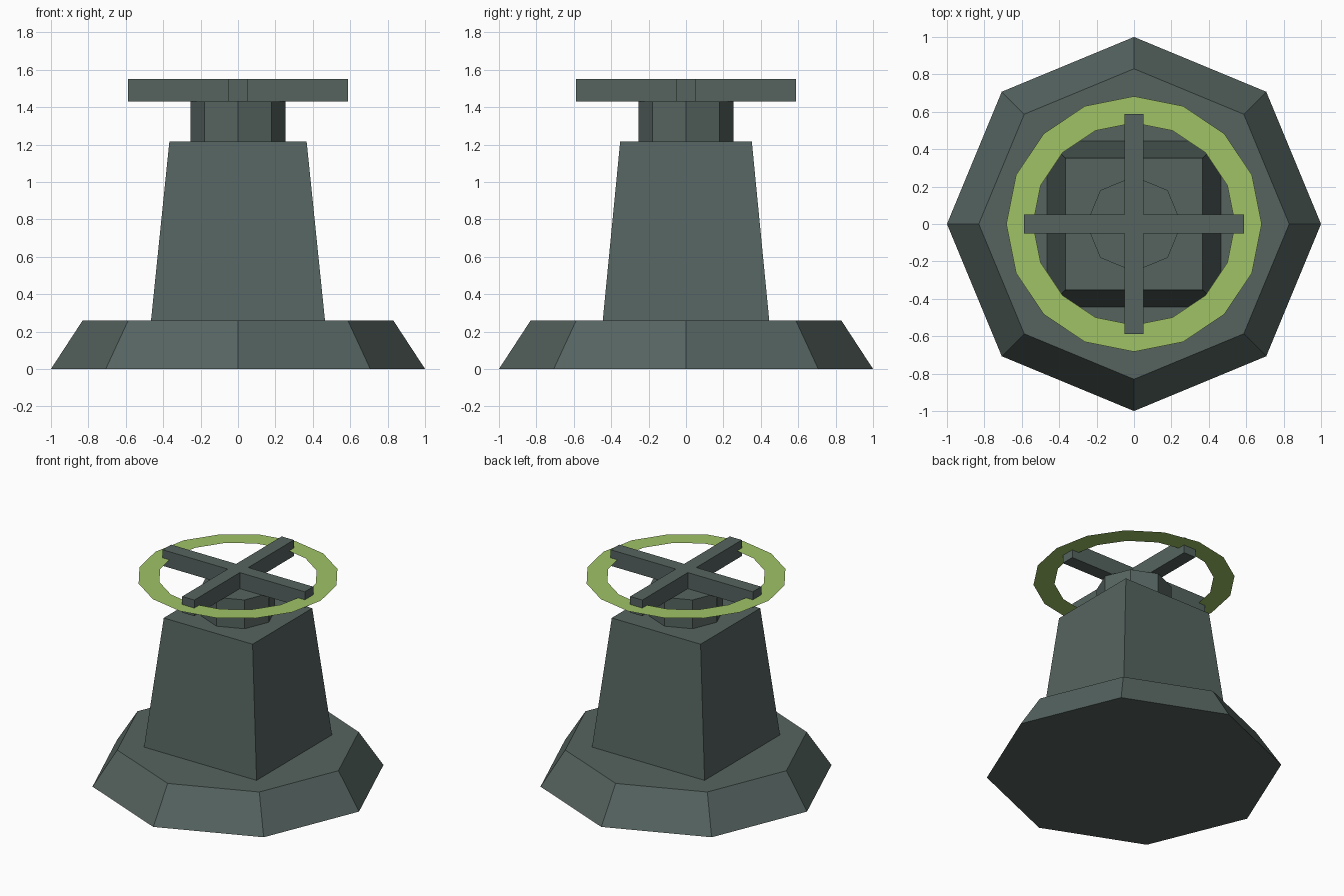
import bpy, bmesh, math

if "Cube" in bpy.data.objects:
    bpy.data.objects.remove(bpy.data.objects["Cube"])


def material(name, rgb):
    m = bpy.data.materials.new(name)
    m.diffuse_color = (*rgb, 1)
    m.use_nodes = True
    m.node_tree.nodes["Principled BSDF"].inputs["Base Color"].default_value = m.diffuse_color
    return m


METAL = material("dark grey green metal", (0.092, 0.127, 0.117))
GREEN = material("light green paint", (0.35, 0.54, 0.13))


def circle(r, n):
    return [(r * math.cos(2 * math.pi * i / n), r * math.sin(2 * math.pi * i / n)) for i in range(n)]


def rect(hx, hy):
    return [(-hx, -hy), (hx, -hy), (hx, hy), (-hx, hy)]


def finish(name, bm, mat):
    mesh = bpy.data.meshes.new(name)
    bm.to_mesh(mesh)
    bm.free()
    mesh.materials.append(mat)
    bpy.context.collection.objects.link(bpy.data.objects.new(name, mesh))


def loft(name, lower, upper, z0, z1, mat):
    """Closed solid between two matching counter-clockwise outlines."""
    bm = bmesh.new()
    a = [bm.verts.new((x, y, z0)) for x, y in lower]
    b = [bm.verts.new((x, y, z1)) for x, y in upper]
    n = len(a)
    for i in range(n):
        j = (i + 1) % n
        bm.faces.new((a[i], a[j], b[j], b[i]))
    bm.faces.new(a[::-1])
    bm.faces.new(b)
    finish(name, bm, mat)


# Octagonal foot, tapered column and octagonal stem
loft("base", circle(1.0, 8), circle(0.83, 8), 0, 0.26, METAL)
loft("column", rect(0.465, 0.445), rect(0.367, 0.352), 0.26, 1.215, METAL)
loft("stem", circle(0.255, 8), circle(0.255, 8), 1.215, 1.43, METAL)

# Cross-shaped spokes: one corner of the outline turned four times
w, L = 0.05, 0.587
cross = []
for k in range(4):
    c, s = round(math.cos(k * math.pi / 2)), round(math.sin(k * math.pi / 2))
    cross += [(x * c - y * s, x * s + y * c) for x, y in ((L, -w), (L, w), (w, w))]
loft("wheel_spokes", cross, cross, 1.43, 1.55, METAL)

# Flat sixteen-sided wheel rim
bm = bmesh.new()
outer = [bm.verts.new((x, y, 1.49)) for x, y in circle(0.683, 16)]
inner = [bm.verts.new((x, y, 1.49)) for x, y in circle(0.54, 16)]
for i in range(16):
    j = (i + 1) % 16
    bm.faces.new((outer[i], outer[j], inner[j], inner[i]))
finish("wheel_rim", bm, GREEN)
